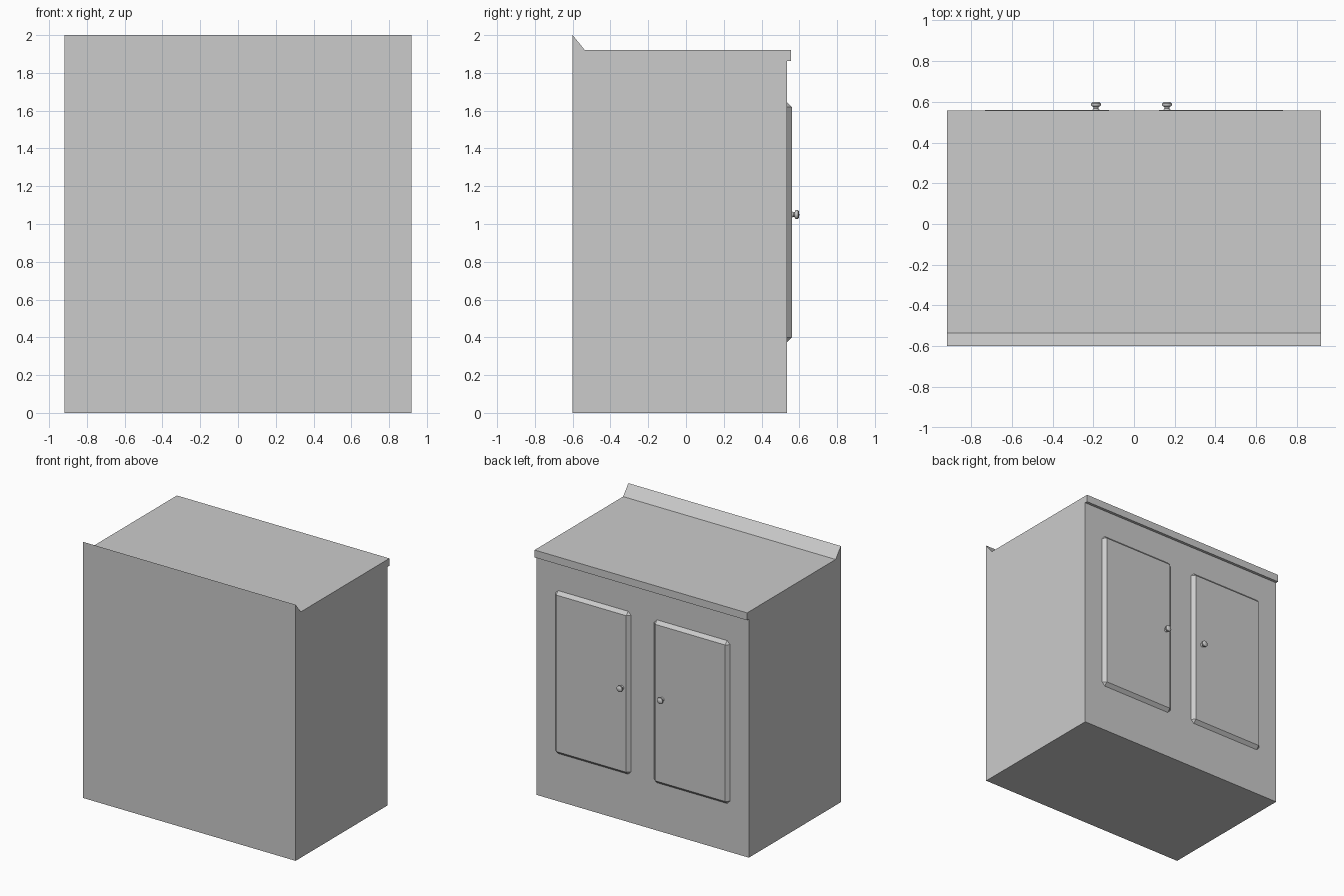
import bpy, bmesh, math
from mathutils import Vector

if "Cube" in bpy.data.objects:
    bpy.data.objects.remove(bpy.data.objects["Cube"])


def finish(name, bm):
    bmesh.ops.recalc_face_normals(bm, faces=bm.faces[:])
    mesh = bpy.data.meshes.new(name)
    bm.to_mesh(mesh)
    bm.free()
    obj = bpy.data.objects.new(name, mesh)
    bpy.context.collection.objects.link(obj)
    return obj


def extruded_profile(name, points, half_width):
    bm = bmesh.new()
    face = bm.faces.new([bm.verts.new((-half_width, y, z)) for y, z in points])
    ext = bmesh.ops.extrude_face_region(bm, geom=[face], use_keep_orig=True)
    verts = [g for g in ext["geom"] if isinstance(g, bmesh.types.BMVert)]
    bmesh.ops.translate(bm, verts=verts, vec=(2 * half_width, 0, 0))
    return finish(name, bm)


def bevelled_box(name, lo, hi, width):
    bm = bmesh.new()
    lo, hi = Vector(lo), Vector(hi)
    bmesh.ops.create_cube(bm, size=1)
    bmesh.ops.scale(bm, vec=hi - lo, verts=bm.verts[:])
    bmesh.ops.translate(bm, vec=(lo + hi) / 2, verts=bm.verts[:])
    bmesh.ops.bevel(bm, geom=bm.edges[:], offset=width, segments=1,
                    affect='EDGES', profile=0.5)
    return finish(name, bm)


def lathe_y(name, x, z, profile, steps=16):
    bm = bmesh.new()
    verts = [bm.verts.new((x + r, y, z)) for r, y in profile]
    edges = [bm.edges.new(pair) for pair in zip(verts, verts[1:])]
    bmesh.ops.spin(bm, geom=verts + edges, cent=(x, 0, z), axis=(0, 1, 0),
                   angle=2 * math.pi, steps=steps, use_duplicate=False)
    bmesh.ops.remove_doubles(bm, verts=bm.verts[:], dist=0.0003)
    obj = finish(name, bm)
    bpy.context.view_layer.objects.active = obj
    obj.select_set(True)
    bpy.ops.object.shade_smooth_by_angle(angle=math.radians(40))
    obj.select_set(False)
    return obj


# Cabinet body with overhanging counter edge and sloped backsplash
extruded_profile("cabinet_body", [
    (-0.6, 0), (0.535, 0), (0.535, 1.862), (0.557, 1.862),
    (0.557, 1.92), (-0.535, 1.92), (-0.6, 2.0)], 0.918)

# Raised door panels and turned knobs
knob_profile = [(0, 0.55), (0.017, 0.55), (0.017, 0.561), (0.012, 0.568),
                (0.013, 0.575), (0.022, 0.579), (0.025, 0.585),
                (0.024, 0.592), (0.017, 0.598), (0, 0.6)]
for side, x0, x1, knob_x in (("left", -0.755, -0.1, -0.187),
                             ("right", 0.1, 0.755, 0.162)):
    bevelled_box(side + "_door", (x0, 0.48, 0.373), (x1, 0.56, 1.645), 0.025)
    lathe_y(side + "_knob", knob_x, 1.05, knob_profile)
